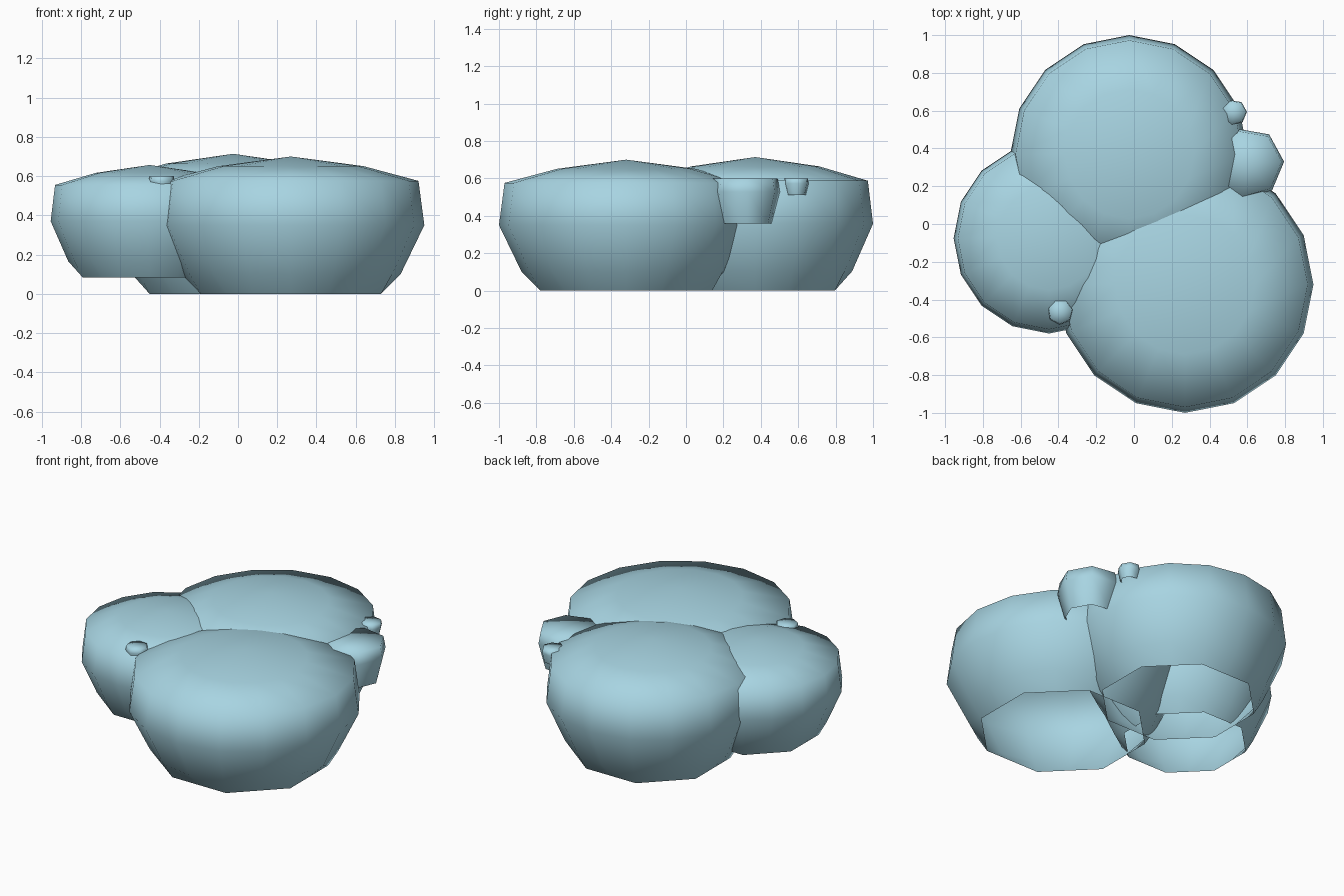
import bpy, bmesh, math

if "Cube" in bpy.data.objects:
    bpy.data.objects.remove(bpy.data.objects["Cube"])

mat = bpy.data.materials.new("pale_blue")
mat.diffuse_color = (0.39, 0.66, 0.76, 1)
mat.use_nodes = True
mat.node_tree.nodes["Principled BSDF"].inputs["Base Color"].default_value = mat.diffuse_color


def lathe(name, centre, rx, rz, profile, sides, turn=0.0, octagon_base=False):
    """Dome shell, open underneath; profile rows run from the top ring down."""
    bm = bmesh.new()
    cx, cy, cz = centre
    apex = bm.verts.new((cx, cy, cz + rz))
    rings = []
    for row, (r, z) in enumerate(profile):
        ring = []
        for i in range(sides):
            a = turn + 2 * math.pi * i / sides
            # the base ring is an octagon whose flats face the axes
            k = 1 / math.cos(math.pi / 8) if (
                octagon_base and row == len(profile) - 1 and i % 2) else 1
            ring.append(bm.verts.new((cx + rx * r * k * math.cos(a),
                                      cy + rx * r * k * math.sin(a), cz + rz * z)))
        rings.append(ring)
    for i in range(sides):
        j = (i + 1) % sides
        bm.faces.new((apex, rings[0][i], rings[0][j]))
        for up, low in zip(rings, rings[1:]):
            bm.faces.new((up[i], low[i], low[j], up[j]))
    for f in bm.faces:
        f.smooth = True
    me = bpy.data.meshes.new(name)
    bm.to_mesh(me)
    bm.free()
    me.materials.append(mat)
    ob = bpy.data.objects.new(name, me)
    bpy.context.collection.objects.link(ob)
    return ob


# Large puffs: shallow top, steep sides, cut-off base
puff = [(0.544, 0.86), (0.956, 0.645), (1, 0), (0.823, -0.71), (0.676, -1)]
lathe("front_puff", (0.27, -0.32, 0.35), 0.68, 0.35, puff, 16, 0, True)
lathe("back_puff", (-0.025, 0.37, 0.357), 0.63, 0.357, puff, 16, 0, True)
lathe("left_puff", (-0.45, -0.075, 0.37), 0.505, 0.287, puff, 16, 0, True)

# Small flat-topped buds around the edges
bud = [(0.93, 1), (1, 0.4), (0.77, -1)]
lathe("side_bud", (0.605, 0.32, 0.48), 0.19, 0.12, bud, 7, math.radians(3))
lathe("back_bud", (0.53, 0.59, 0.555), 0.068, 0.045, bud, 7, math.radians(3))
lathe("front_bud", (-0.39, -0.465, 0.555), 0.068, 0.045, bud, 7, math.radians(10))
